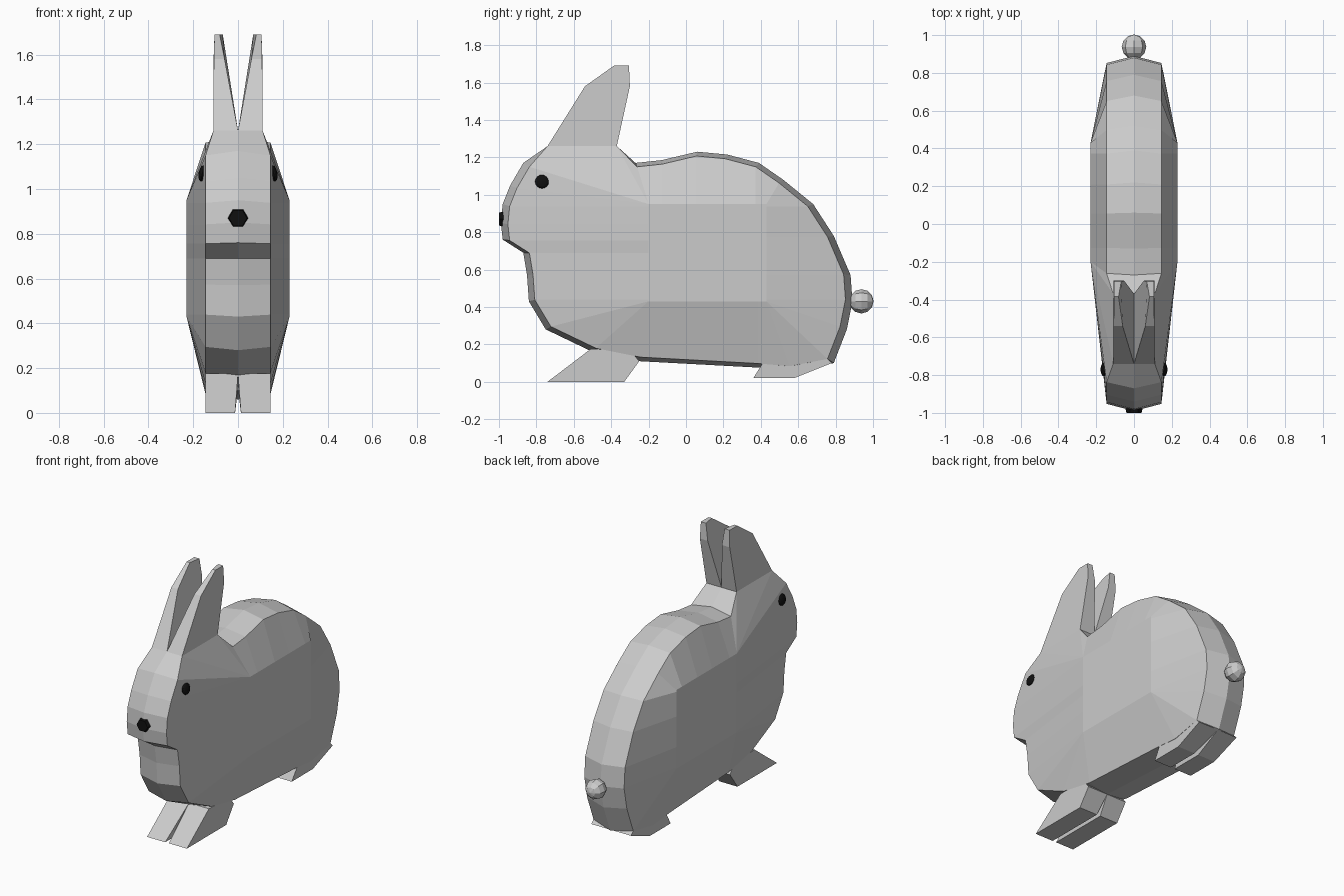
import bpy, bmesh
from math import pi

if "Cube" in bpy.data.objects:
    bpy.data.objects.remove(bpy.data.objects["Cube"])

black = bpy.data.materials.new("black")
black.diffuse_color = (0.005, 0.005, 0.005, 1)
black.use_nodes = True
black.node_tree.nodes["Principled BSDF"].inputs["Base Color"].default_value = black.diffuse_color


def finish(bm, name, mat=None):
    bmesh.ops.recalc_face_normals(bm, faces=bm.faces[:])
    me = bpy.data.meshes.new(name)
    bm.to_mesh(me)
    bm.free()
    ob = bpy.data.objects.new(name, me)
    bpy.context.collection.objects.link(ob)
    if mat:
        me.materials.append(mat)
    return ob


def prism(name, pts, side):
    """Solid from a side outline of (y, z, inner x, outer x)."""
    bm = bmesh.new()
    inner = [bm.verts.new((side * p[2], p[0], p[1])) for p in pts]
    outer = [bm.verts.new((side * p[3], p[0], p[1])) for p in pts]
    bm.faces.new(inner)
    bm.faces.new(outer)
    n = len(pts)
    for i in range(n):
        j = (i + 1) % n
        bm.faces.new((inner[i], inner[j], outer[j], outer[i]))
    return finish(bm, name)


# Body and head: centre outline, slightly smaller rims, sides swelling to a flat panel
outline = [
    (-0.98, 0.76), (-0.99, 0.85), (-0.98, 0.95), (-0.94, 1.05), (-0.87, 1.17),
    (-0.74, 1.26), (-0.37, 1.26), (-0.27, 1.17), (-0.13, 1.185), (0.06, 1.23),
    (0.22, 1.215), (0.39, 1.17), (0.52, 1.08), (0.68, 0.95), (0.79, 0.78),
    (0.88, 0.57), (0.89, 0.43), (0.86, 0.28), (0.79, 0.10), (0.58, 0.06),
    (0.40, 0.075), (-0.25, 0.11), (-0.50, 0.16), (-0.75, 0.28), (-0.84, 0.43),
    (-0.85, 0.57), (-0.87, 0.69)]
bm = bmesh.new()
cache = {}


def vert(x, y, z):
    key = (round(x, 4), round(y, 4), round(z, 4))
    if key not in cache:
        cache[key] = bm.verts.new(key)
    return cache[key]


def face(verts):
    verts = list(dict.fromkeys(verts))
    if len(verts) > 2:
        bm.faces.new(verts)


centre = [vert(0, y, z) for y, z in outline]
for s in (-1, 1):
    rim, panel = [], []
    for y, z in outline:
        head_top = z > 1.25
        k = 1.0 if head_top else 0.96
        ry, rz = -0.05 + (y + 0.05) * k, 0.65 + (z - 0.65) * k
        rim.append(vert(s * (0.11 if head_top else 0.145), ry, rz))
        panel.append(vert(s * 0.23, min(max(ry, -0.2), 0.43), min(max(rz, 0.43), 0.95)))
    for i in range(len(outline)):
        j = (i + 1) % len(outline)
        face((centre[i], centre[j], rim[j], rim[i]))
        face((rim[i], rim[j], panel[j], panel[i]))
    face(panel)
finish(bm, "body")

# Ears, feet and eyes, mirrored left and right
ear = [(-0.74, 1.26, 0, 0.11), (-0.54, 1.58, 0.06, 0.108), (-0.385, 1.69, 0.082, 0.105),
       (-0.305, 1.69, 0.068, 0.105), (-0.30, 1.58, 0.052, 0.109), (-0.37, 1.26, 0, 0.11)]
front_foot = [(-0.51, 0.175, 0, 0.145), (-0.74, 0, 0.013, 0.145),
              (-0.33, 0, 0.013, 0.145), (-0.25, 0.11, 0, 0.145), (-0.30, 0.17, 0, 0.145)]
back_foot = [(0.41, 0.10, 0, 0.145), (0.36, 0.02, 0.015, 0.14),
             (0.58, 0.02, 0.015, 0.14), (0.78, 0.10, 0, 0.145), (0.74, 0.14, 0, 0.145)]
for s, tag in ((-1, "right"), (1, "left")):
    prism("ear_" + tag, ear, s)
    prism("front_foot_" + tag, front_foot, s)
    prism("back_foot_" + tag, back_foot, s)
    bm = bmesh.new()
    bmesh.ops.create_uvsphere(bm, u_segments=16, v_segments=8, radius=0.037)
    eye = finish(bm, "eye_" + tag, black)
    eye.scale = (0.45, 1, 1)
    eye.location = (s * 0.159, -0.77, 1.07)
    eye.rotation_euler = (0, -s * 0.2, 0)

# Six-sided nose
bm = bmesh.new()
bmesh.ops.create_cone(bm, cap_ends=True, segments=6, radius1=0.047, radius2=0.04, depth=0.03)
nose = finish(bm, "nose", black)
for v in nose.data.vertices:
    v.co.x, v.co.y = v.co.y, v.co.x
nose.rotation_euler = (pi / 2, 0, pi)
nose.rotation_euler = (pi / 2, 0, 0)
nose.location = (0, -0.985, 0.87)
xs = [v.co.x for v in nose.data.vertices]
if max(xs) < 0.045:
    nose.rotation_euler = (pi / 2, pi / 6, 0)
nose.data.flip_normals()

# Round tail
bm = bmesh.new()
bmesh.ops.create_uvsphere(bm, u_segments=8, v_segments=6, radius=0.065)
tail = finish(bm, "tail")
tail.rotation_euler = (pi / 2, 0, 0)
tail.location = (0, 0.938, 0.43)
